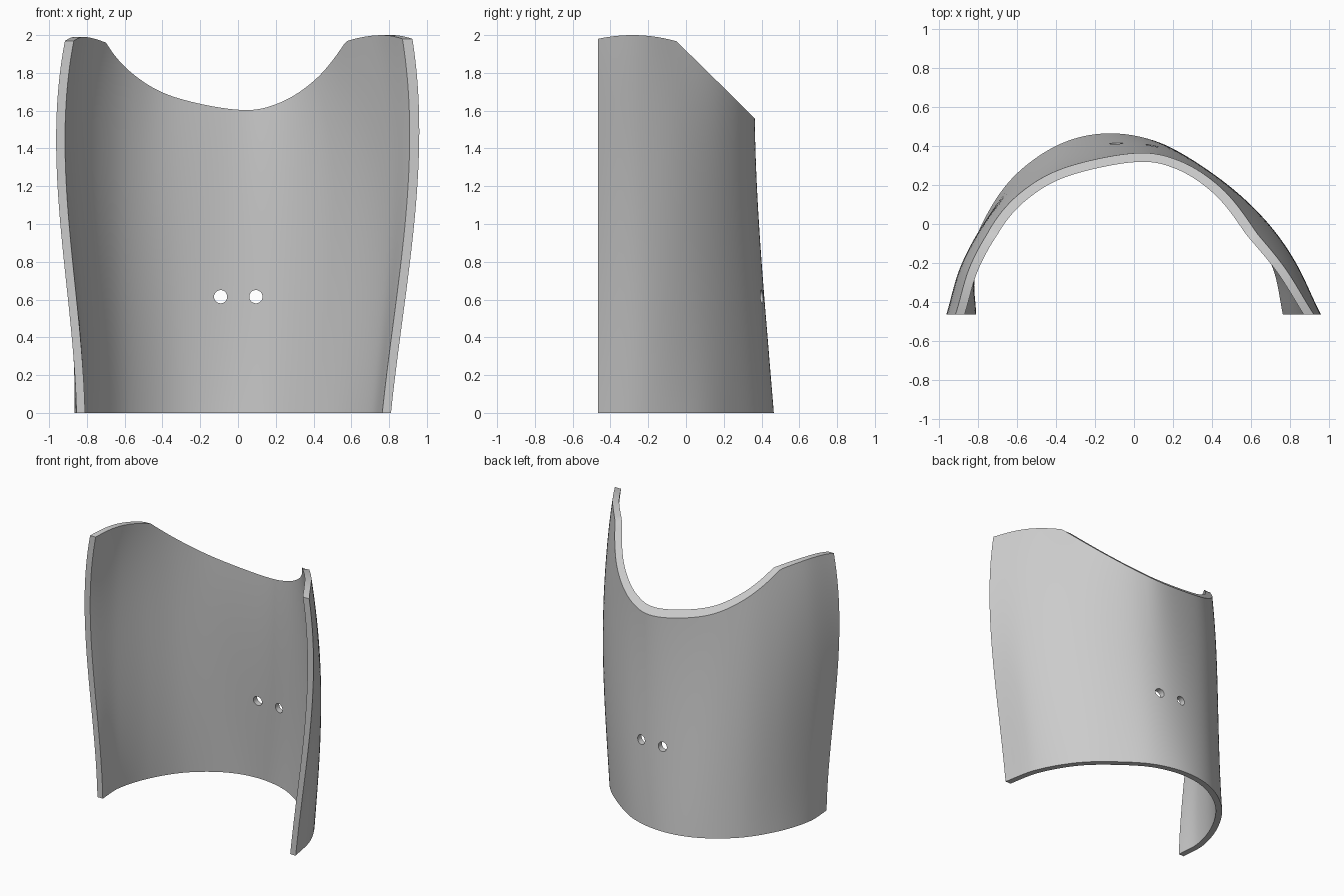
import bpy
import bmesh
from math import pi
from mathutils import Vector

THICK = 0.045
FRONT = -0.465
COLS, ROWS = 96, 36

# Outer cross-sections at four heights, running from the right edge round the back to the left edge
SECTIONS = {
    0.0: [(-.855, FRONT), (-.86, -.25), (-.78, 0), (-.62, .24), (-.38, .41), (-.12, .465),
          (.15, .41), (.4, .25), (.6, .06), (.75, -.2), (.81, FRONT)],
    0.6: [(-.90, FRONT), (-.87, -.25), (-.77, 0), (-.61, .21), (-.37, .36), (-.08, .415),
          (.18, .38), (.43, .24), (.65, .04), (.81, -.2), (.885, FRONT)],
    1.3: [(-.96, FRONT), (-.89, -.22), (-.77, 0), (-.6, .18), (-.36, .305), (-.02, .37),
          (.22, .335), (.46, .2), (.68, 0), (.84, -.22), (.955, FRONT)],
    2.0: [(-.91, FRONT), (-.84, -.22), (-.71, 0), (-.55, .16), (-.33, .29), (.03, .37),
          (.21, .34), (.38, .22), (.58, 0), (.77, -.22), (.92, FRONT)],
}


def section_at(z):
    """Blend the sections smoothly to height z."""
    heights = list(SECTIONS)
    points = [Vector((0, 0)) for _ in SECTIONS[0.0]]
    for h in heights:
        weight = 1.0
        for other in heights:
            if other != h:
                weight *= (z - other) / (h - other)
        for p, q in zip(points, SECTIONS[h]):
            p += weight * Vector(q)
    return points


def along(points, u):
    """Smooth curve through the points, u from 0 to 1."""
    last = len(points) - 1
    i = min(int(u * last), last - 1)
    t = u * last - i
    b, c = points[i], points[i + 1]
    a = points[i - 1] if i > 0 else 2 * b - c
    d = points[i + 2] if i + 2 <= last else 2 * c - b
    return 0.5 * (2 * b + (c - a) * t + (2 * a - 5 * b + 4 * c - d) * t ** 2
                  + (3 * b - a - 3 * c + d) * t ** 3)


def wall_point(u, z, inner):
    """Point on the outer or the inner wall."""
    points = section_at(z)
    p = along(points, u)
    if inner:
        step = 0.004
        tangent = along(points, min(u + step, 1)) - along(points, max(u - step, 0))
        normal = Vector((tangent.y, -tangent.x)).normalized()
        if u in (0, 1):
            p = p + Vector((THICK / normal.x, 0))
        else:
            p = p + normal * THICK
            p.y = max(p.y, FRONT)
    return p


def top_edge(p):
    """Height of the trimmed top: rounded lobes at the sides, sloping cut at the back."""
    if p.y < -0.05:
        z = 2 - 0.6 * (p.y + 0.28) ** 2
    else:
        z = 1.968 - 0.976 * (p.y + 0.05)
    return z + 0.006 * (p.x - 0.8)


def build_wall(bm, inner):
    grid = []
    for c in range(COLS + 1):
        u = c / COLS
        top = 1.9
        for _ in range(8):
            top = top_edge(wall_point(u, top, inner))
        column = []
        for r in range(ROWS + 1):
            z = top * r / ROWS
            p = wall_point(u, z, inner)
            column.append(bm.verts.new((p.x, p.y, z)))
        grid.append(column)
    return grid


def bridge(bm, first, second):
    for i in range(len(first) - 1):
        bm.faces.new((first[i], first[i + 1], second[i + 1], second[i]))


# Shell: two walls joined along the rim
bm = bmesh.new()
outer = build_wall(bm, False)
inner = build_wall(bm, True)
for wall in (outer, inner):
    for c in range(COLS):
        bridge(bm, wall[c], wall[c + 1])
for c in (0, COLS):
    bridge(bm, outer[c], inner[c])
for r in (0, ROWS):
    bridge(bm, [col[r] for col in outer], [col[r] for col in inner])
bmesh.ops.recalc_face_normals(bm, faces=bm.faces)

default = bpy.data.objects.get("Cube")
if default:
    bpy.data.objects.remove(default, do_unlink=True)

mesh = bpy.data.meshes.new("curved_shell")
bm.to_mesh(mesh)
bm.free()
shell = bpy.data.objects.new("curved_shell", mesh)
bpy.context.collection.objects.link(shell)

# Plain grey plastic
grey = bpy.data.materials.new("grey_plastic")
grey.use_nodes = True
colour = (0.6, 0.6, 0.6, 1)
grey.diffuse_color = colour
grey.node_tree.nodes["Principled BSDF"].inputs["Base Color"].default_value = colour
mesh.materials.append(grey)

# Two round holes through the back
for x in (-0.092, 0.095):
    bpy.ops.mesh.primitive_cylinder_add(vertices=32, radius=0.035, depth=0.6,
                                        location=(x, 0.4, 0.615), rotation=(pi / 2, 0, 0))
    cutter = bpy.context.object
    cutter.name = "hole_cutter"
    cutter.hide_render = True
    cutter.data.materials.append(grey)
    cut = shell.modifiers.new("hole", "BOOLEAN")
    cut.operation = "DIFFERENCE"
    cut.solver = "EXACT"
    cut.object = cutter
    bpy.context.view_layer.objects.active = shell
    bpy.ops.object.modifier_apply(modifier=cut.name)
    bpy.data.objects.remove(cutter, do_unlink=True)

# Smooth walls with a crisp rim
bpy.ops.object.select_all(action="DESELECT")
shell.select_set(True)
bpy.context.view_layer.objects.active = shell
bpy.ops.object.shade_smooth_by_angle(angle=pi / 6)
